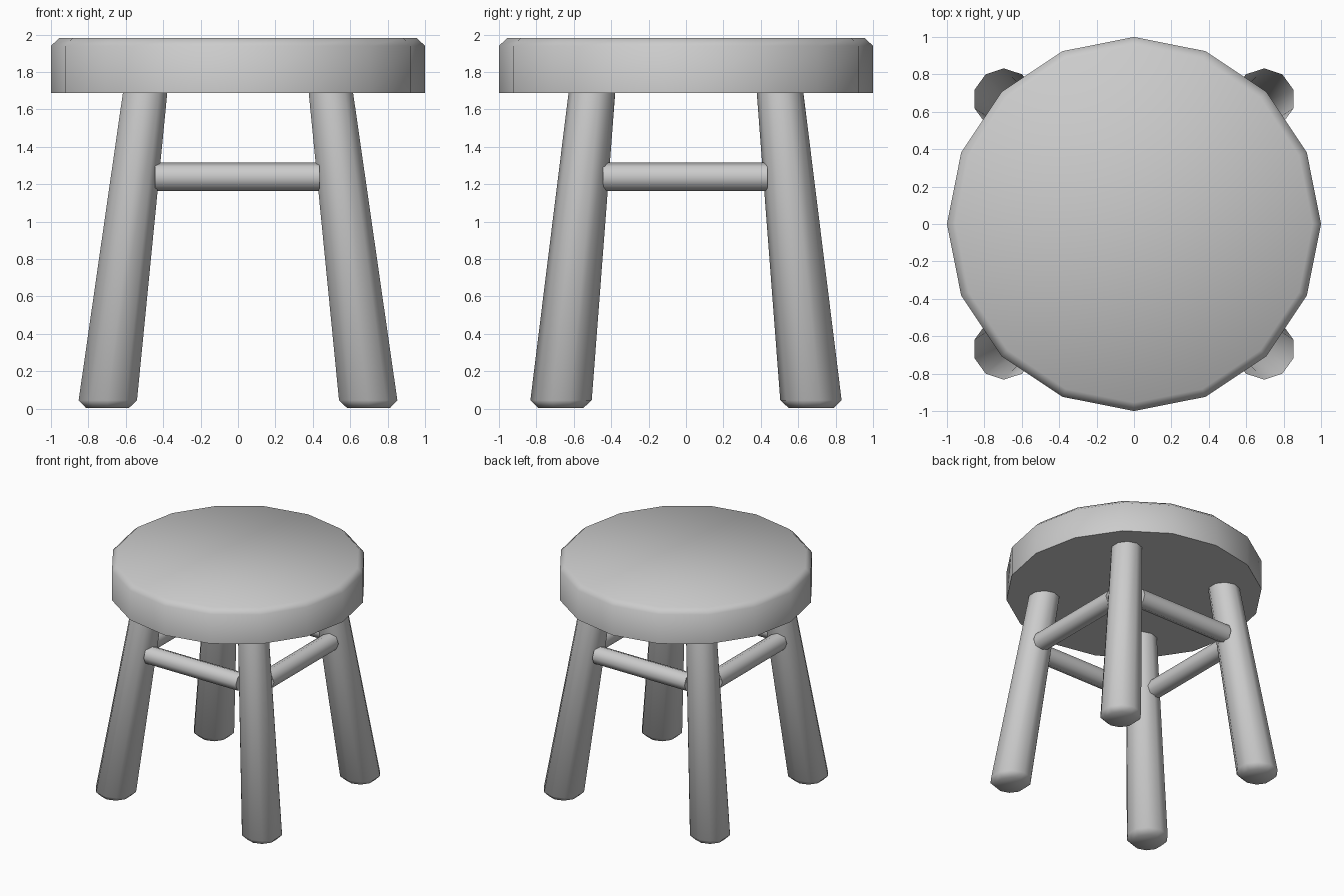
import bpy, bmesh
from math import cos, sin, pi

if "Cube" in bpy.data.objects:
    bpy.data.objects.remove(bpy.data.objects["Cube"])


def loft(name, rings, sides, start=0.0, axis='Z', angle=35):
    """Stack of polygon rings (centre a, centre b, height, radius), capped at both ends."""
    bm = bmesh.new()
    loops = []
    for a, b, h, r in rings:
        loop = []
        for i in range(sides):
            t = start + 2 * pi * i / sides
            u, v = a + r * cos(t), b + r * sin(t)
            co = {'Z': (u, v, h), 'X': (h, u, v), 'Y': (u, h, v)}[axis]
            loop.append(bm.verts.new(co))
        loops.append(loop)
    for lo, hi in zip(loops, loops[1:]):
        for i in range(sides):
            j = (i + 1) % sides
            bm.faces.new((lo[i], lo[j], hi[j], hi[i]))
    bm.faces.new(loops[0][::-1])
    bm.faces.new(loops[-1])
    bmesh.ops.recalc_face_normals(bm, faces=bm.faces)
    mesh = bpy.data.meshes.new(name)
    bm.to_mesh(mesh)
    bm.free()
    obj = bpy.data.objects.new(name, mesh)
    bpy.context.collection.objects.link(obj)
    bpy.ops.object.select_all(action='DESELECT')
    obj.select_set(True)
    bpy.context.view_layer.objects.active = obj
    bpy.ops.object.shade_smooth_by_angle(angle=angle * pi / 180)
    return obj


# Round seat with a chamfered top edge
loft("seat", [(0, 0, 1.687, 1.0), (0, 0, 1.94, 1.0), (0, 0, 1.982, 0.955)], 16, angle=60)

# Four splayed, tapered legs with chamfered feet
for side, sx in (("left", -1), ("right", 1)):
    for end, sy in (("front", -1), ("back", 1)):
        loft(f"{end}_{side}_leg",
             [(sx * 0.698, sy * 0.67, 0.004, 0.121),
              (sx * 0.696, sy * 0.668, 0.045, 0.164),
              (sx * 0.493, sy * 0.50, 1.72, 0.124)], 10, pi / 2, angle=60)

# Rails joining neighbouring legs
for name, s in (("front", -1), ("back", 1)):
    loft(f"{name}_rail", [(s * 0.577, 1.239, h, 0.076) for h in (-0.443, 0.437)],
         8, axis='X', angle=60)
for name, s in (("left", -1), ("right", 1)):
    loft(f"{name}_rail", [(s * 0.577, 1.239, h, 0.076) for h in (-0.443, 0.437)],
         8, axis='Y', angle=60)
